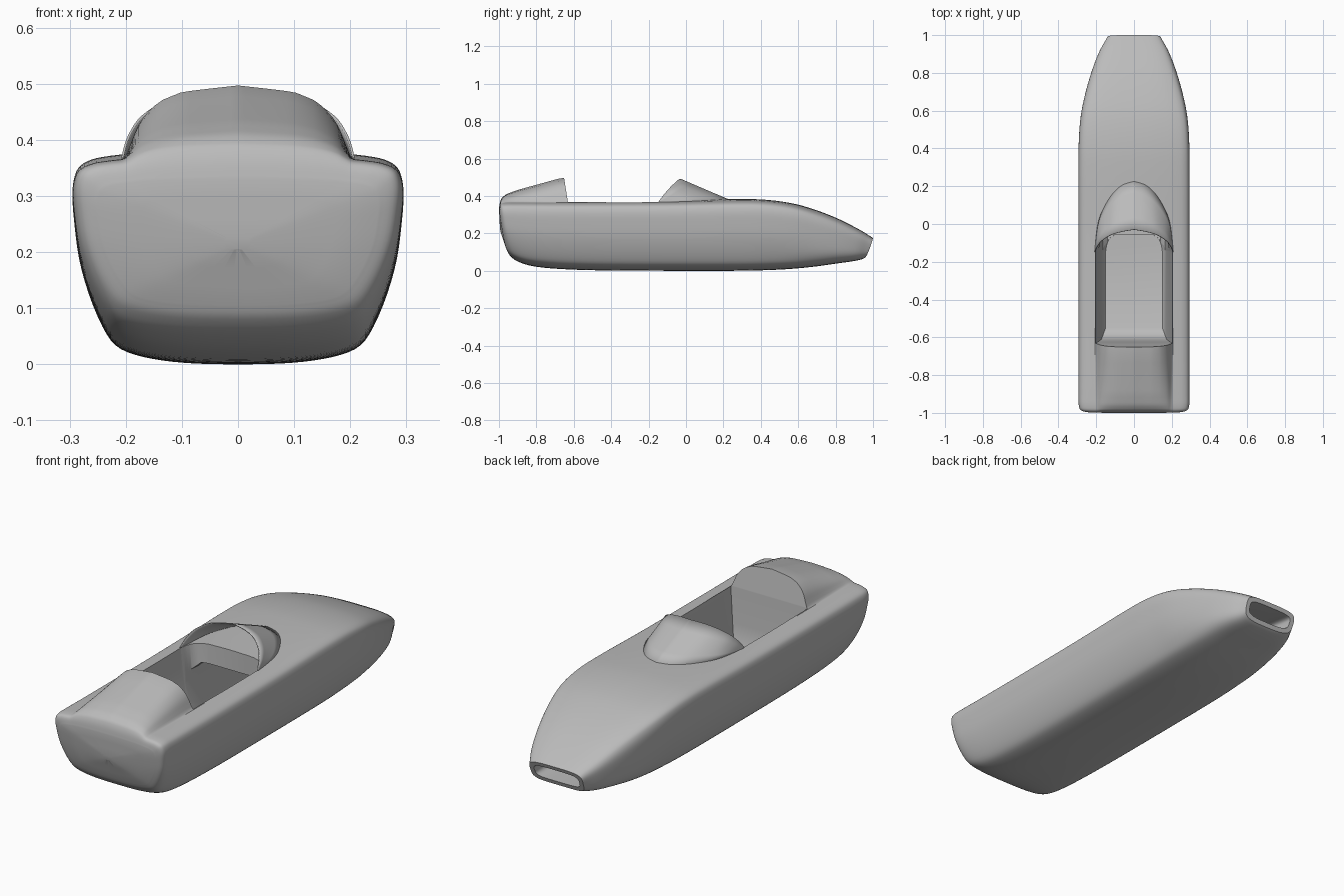
import bpy, bmesh, math
from mathutils import Vector

if "Cube" in bpy.data.objects:
    bpy.data.objects.remove(bpy.data.objects["Cube"], do_unlink=True)

grey = bpy.data.materials.new("body_grey")
grey.use_nodes = True
colour = (0.5, 0.5, 0.5, 1)
grey.diffuse_color = colour
grey.node_tree.nodes["Principled BSDF"].inputs["Base Color"].default_value = colour


def spline(points, steps):
    """Smooth curve through points of any dimension."""
    pts = [Vector(p) for p in points]
    pts = [pts[0]] + pts + [pts[-1]]
    out = []
    for a, b, c, d in zip(pts, pts[1:], pts[2:], pts[3:]):
        for i in range(steps):
            t = i / steps
            out.append(b + (c - a) * (t / 2)
                       + (a * 2 - b * 5 + c * 4 - d) * (t * t / 2)
                       + (b * 3 - a - c * 3 + d) * (t ** 3 / 2))
    return out + [pts[-1]]


def ramp(table, x):
    """Linear lookup, held constant past both ends."""
    if x <= table[0][0]:
        return table[0][1]
    for (x0, y0), (x1, y1) in zip(table, table[1:]):
        if x <= x1:
            return y0 + (y1 - y0) * (x - x0) / (x1 - x0)
    return table[-1][1]


def loft(name, rings, closed=True):
    """Skin a row of equal rings; closed rings get end caps."""
    bm = bmesh.new()
    rows = [[bm.verts.new(p) for p in ring] for ring in rings]
    n = len(rows[0])
    for a, b in zip(rows, rows[1:]):
        for i in range(n if closed else n - 1):
            j = (i + 1) % n
            bm.faces.new((a[i], a[j], b[j], b[i]))
    if closed:
        bm.faces.new(rows[0])
        bm.faces.new(rows[-1])
    bmesh.ops.recalc_face_normals(bm, faces=bm.faces)
    mesh = bpy.data.meshes.new(name)
    bm.to_mesh(mesh)
    bm.free()
    mesh.materials.append(grey)
    ob = bpy.data.objects.new(name, mesh)
    bpy.context.collection.objects.link(ob)
    return ob


def activate(ob):
    bpy.ops.object.select_all(action='DESELECT')
    ob.select_set(True)
    bpy.context.view_layer.objects.active = ob


def carve(target, cutter):
    cutter.hide_render = True
    mod = target.modifiers.new("cut", 'BOOLEAN')
    mod.operation = 'DIFFERENCE'
    mod.solver = 'EXACT'
    mod.object = cutter
    activate(target)
    bpy.ops.object.modifier_apply(modifier=mod.name)
    bpy.data.objects.remove(cutter, do_unlink=True)


# Half cross-section: share of half width, share of height
half = spline([(0, 0), (.25, .004), (.45, .018), (.62, .045), (.74, .09), (.82, .18),
               (.9, .33), (.96, .5), (.99, .68), (1, .8), (.985, .88), (.95, .925),
               (.88, .953), (.8, .966), (.72, .974), (.69, .977), (.65, .98), (.6, .983),
               (.5, .988), (.35, .994), (.17, .998), (0, 1)], 3)
# Headrest fairing: height along the body, and share of it across
fairing_len = [(-1, 0), (-.985, .022), (-.96, .037), (-.9, .058), (-.65, .127),
               (-.5, .127), (-.4, 0)]
fairing_wide = [(0, 1), (.1, .92), (.14, .8), (.165, .62), (.18, .44), (.192, .2),
                (.2, .05), (.206, 0)]


def section(y_top, y_bot, z_top, z_bot, width, fairing=True):
    """One body ring, turning into a rounded slot towards the nose."""
    t = min(max((y_top - .45) / .55, 0), 1)
    t = t * t * (3 - 2 * t) * .85
    side = []
    for u, v in half:
        a = math.atan2(2 * v - 1, u)
        c, s = math.cos(a), math.sin(a)
        r = (abs(c) ** 4 + abs(s) ** 4) ** -.25
        u2, v2 = u + (c * r - u) * t, v + (.5 + s * r / 2 - v) * t
        y = y_bot + (y_top - y_bot) * max(v2, 0) ** .7
        z = z_bot + (z_top - z_bot) * v2
        x = max(u2 * width, 0)
        if fairing and v > .9:
            z += ramp(fairing_len, y) * ramp(fairing_wide, x)
        side.append((x, y, z))
    side[0] = (0,) + side[0][1:]
    side[-1] = (0,) + side[-1][1:]
    return side + [(-x, y, z) for x, y, z in side[-2:0:-1]]


# Hull stations: y at top, y at bottom, top z, bottom z, half width
stations = spline([(-1, -.955, .33, .105, .25), (-.992, -.94, .362, .08, .282),
                   (-.965, -.9, .372, .05, .293), (-.9, -.82, .374, .025, .295),
                   (-.78, -.68, .374, .01, .295), (-.5, -.45, .374, .002, .295),
                   (-.1, -.1, .376, 0, .295), (.25, .25, .383, 0, .295),
                   (.42, .42, .38, .003, .293), (.57, .56, .36, .01, .283),
                   (.7, .685, .323, .022, .258), (.82, .8, .275, .038, .223),
                   (.92, .885, .224, .05, .185), (.98, .935, .188, .06, .153),
                   (1, .955, .174, .068, .142)], 5)
rings = [section(*s) for s in stations]
tail = Vector((0, -.994, .215))
tail_rings = [[Vector(p).lerp(tail, k) for p in rings[0]] for k in (.9, .6, .3)]
hull = loft("hull", tail_rings + rings)

# Cockpit opening: rounded front corners, leaning back wall, tapered sides
levels = [(.045, .15, -.55), (.06, .163, -.585), (.1, .172, -.61), (.2, .187, -.622),
          (.37, .204, -.632), (.6, .208, -.668)]
front_corner = spline([(1, -.145), (.95, -.105), (.83, -.072), (.6, -.056)], 4)
plans = []
for z, w, back in levels:
    right = [(w, back, z)] + [(u * w, y, z) for u, y in front_corner]
    plans.append(right + [(-x, y, z) for x, y, z in reversed(right)])
carve(hull, loft("cockpit_cutter", plans))

# Footwell below the dashboard
well = []
for y, top in ((-.2, .29), (-.04, .28), (.1, .29), (.35, .27)):
    right = [(.14, y, .046), (.163, y, .065), (.185, y, .2), (.18, y, top - .03),
             (.15, y, top)]
    well.append(right + [(-x, y, z) for x, y, z in reversed(right)])
carve(hull, loft("footwell_cutter", well))

# Air inlet in the nose
inlet = [section(y, y - .035, .156 + rise, .088, .12, False)
         for y, rise in ((1.06, -.004), (.98, 0), (.9, .012), (.82, .02))]
carve(hull, loft("inlet_cutter", inlet))

# Windscreen: straight lines from the deck up to the swept rear edge
rim = [(0, -.03, .49), (.06, -.04, .486), (.12, -.057, .472), (.17, -.088, .442),
       (.195, -.12, .405), (.206, -.148, .368)]
base = [(0, .225, .381), (.06, .207, .379), (.11, .165, .376), (.16, .085, .372),
        (.19, 0, .369), (.206, -.135, .364)]


def mirrored(points):
    side = spline(points, 5)
    return [(-x, y, z) for x, y, z in reversed(side[1:])] + [tuple(p) for p in side]


lower, upper = mirrored(base), mirrored(rim)
rows = [[Vector(a).lerp(Vector(b), k / 4) for a, b in zip(lower, upper)] for k in range(5)]
screen = loft("windscreen", rows, closed=False)
shell = screen.modifiers.new("thickness", 'SOLIDIFY')
shell.thickness = .004
shell.offset = 0

for ob in (hull, screen):
    activate(ob)
    bpy.ops.object.shade_smooth_by_angle(angle=math.radians(35))
